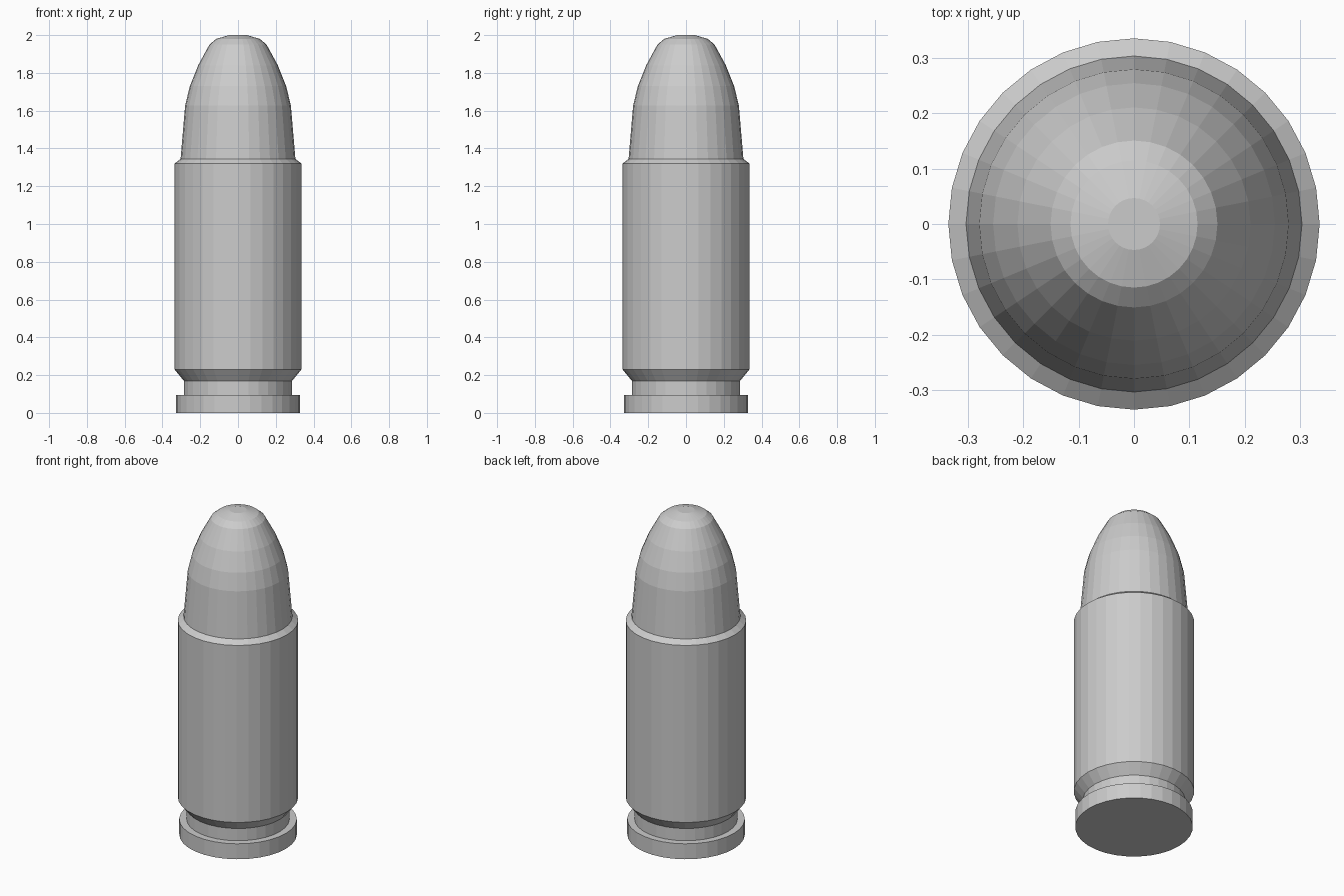
import bpy, bmesh, math

if "Cube" in bpy.data.objects:
    bpy.data.objects.remove(bpy.data.objects["Cube"])

SIDES = 32


def lathe(name, profile, cap_bottom=False, cap_top=False):
    """Revolve (radius, height) points round z with flat facets."""
    bm = bmesh.new()
    rings = []
    for r, z in profile:
        rings.append([bm.verts.new((r * math.cos(math.tau * i / SIDES),
                                    r * math.sin(math.tau * i / SIDES), z))
                      for i in range(SIDES)])
    for low, high in zip(rings, rings[1:]):
        for i in range(SIDES):
            j = (i + 1) % SIDES
            bm.faces.new((low[i], low[j], high[j], high[i]))
    if cap_bottom:
        bm.faces.new(rings[0][::-1])
    if cap_top:
        bm.faces.new(rings[-1])
    mesh = bpy.data.meshes.new(name)
    bm.to_mesh(mesh)
    bm.free()
    obj = bpy.data.objects.new(name, mesh)
    bpy.context.collection.objects.link(obj)
    return obj


# Case: rim, groove, tapered shoulder, straight wall and bevelled mouth
lathe("case", [(0.328, 0), (0.328, 0.095), (0.287, 0.095), (0.287, 0.17),
               (0.336, 0.23), (0.336, 1.32), (0.304, 1.345)], cap_bottom=True)

# Rounded nose with a small flat tip, seated flush in the mouth
lathe("nose", [(0.304, 1.345), (0.28, 1.627), (0.255, 1.73), (0.211, 1.84),
               (0.151, 1.95), (0.115, 1.98), (0.047, 2.0)], cap_top=True)
